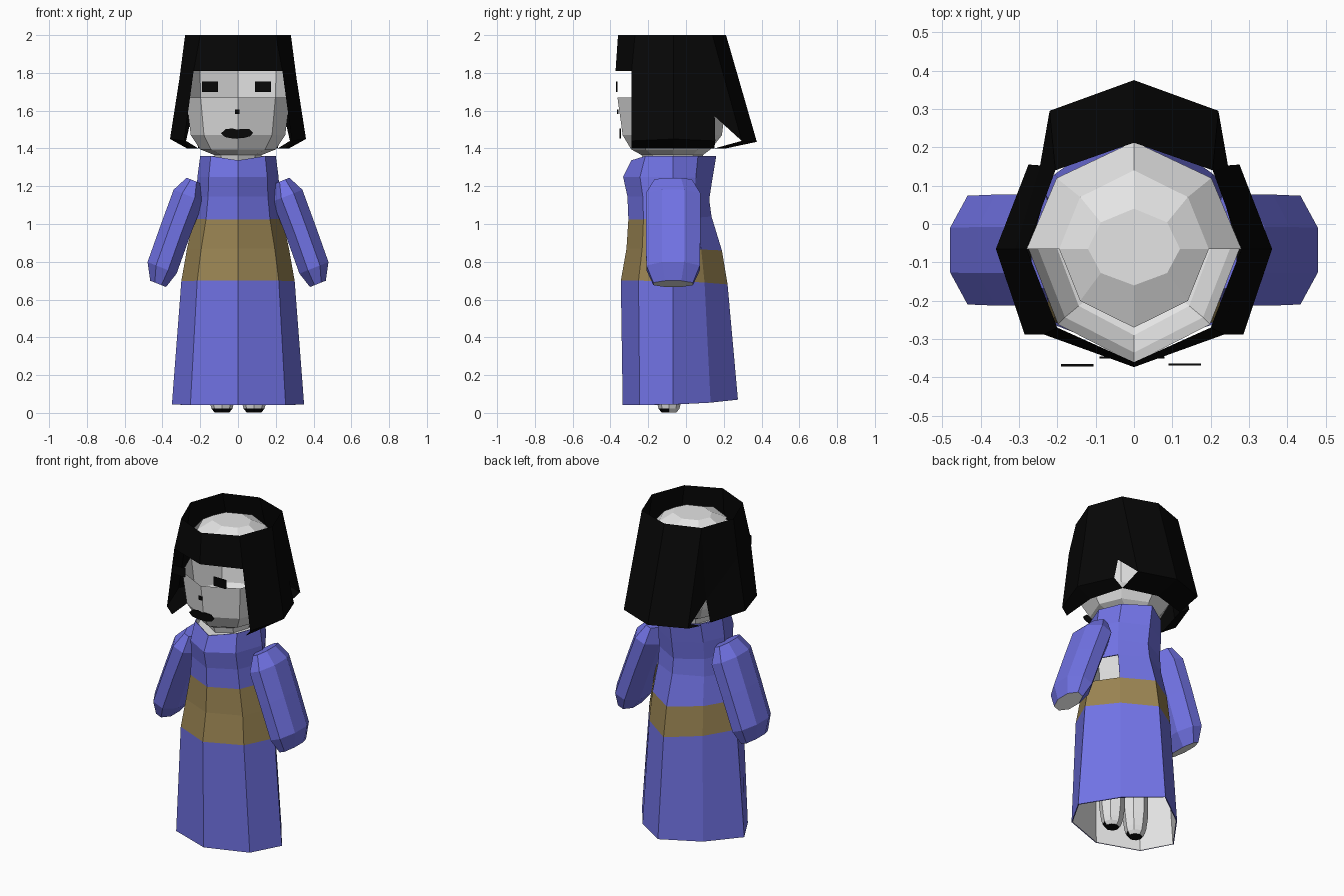
import bpy, bmesh, math

if "Cube" in bpy.data.objects:
    bpy.data.objects.remove(bpy.data.objects["Cube"])


def material(name, rgb):
    m = bpy.data.materials.new(name)
    m.diffuse_color = (*rgb, 1)
    m.use_nodes = True
    m.node_tree.nodes["Principled BSDF"].inputs["Base Color"].default_value = m.diffuse_color
    return m


BLUE = material("robe_blue", (0.165, 0.17, 0.78))
GOLD = material("sash_ochre", (0.32, 0.23, 0.085))
SKIN = material("pale_grey", (0.78, 0.78, 0.78))
BLACK = material("black", (0.002, 0.002, 0.002))


def make(name, verts, faces, mats, rule=None, lining=0, recalc=False):
    """Mesh object; rule(face) picks a material slot; lining adds a pale inner layer."""
    me = bpy.data.meshes.new(name)
    me.from_pydata(verts, [], faces)
    for m in mats:
        me.materials.append(m)
    bm = bmesh.new()
    bm.from_mesh(me)
    bm.faces.ensure_lookup_table()
    for f in bm.faces:
        f.material_index = rule(f.index) if rule else 0
    bmesh.ops.remove_doubles(bm, verts=bm.verts, dist=0.0005)
    if recalc:
        bmesh.ops.recalc_face_normals(bm, faces=bm.faces)
    bm.to_mesh(me)
    bm.free()
    ob = bpy.data.objects.new(name, me)
    bpy.context.collection.objects.link(ob)
    if lining:
        s = ob.modifiers.new("lining", 'SOLIDIFY')
        s.thickness = lining
        s.offset = -1
        s.material_offset = len(mats) - 1
    return ob


def octagon(zf, zb, w, yf, ys, yb, cx=0, bx=0.72, by=0.66):
    """Eight points from the front, counter-clockwise; height runs from zf to zb."""
    half = [(0, yf), (0.72 * w, ys + 0.66 * (yf - ys)), (w, ys),
            (bx * w, ys + by * (yb - ys)), (0, yb)]
    pts = half + [(-x, y) for x, y in half[3:0:-1]]
    return [(cx + x, y, zf + (zb - zf) * ((y - yf) / (yb - yf)) ** 3) for x, y in pts]


def loft(rings, skip=(), caps=False):
    n = len(rings[0])
    faces = [(r * n + i, r * n + (i + 1) % n, (r + 1) * n + (i + 1) % n, (r + 1) * n + i)
             for r in range(len(rings) - 1) for i in range(n) if (r, i) not in skip]
    if caps:
        last = (len(rings) - 1) * n
        faces += [tuple(reversed(range(n))), tuple(range(last, last + n))]
    return [p for r in rings for p in r], faces


# Robe: open shell with one slit at the back right, sash one row behind and two in front
S = -0.07
robe = [octagon(*r, bx=b, by=0.58) for b, r in [
    (0.59, (0.042, 0.07, 0.35, -0.335, S, 0.275)),
    (0.61, (0.70, 0.68, 0.30, -0.345, S, 0.22)),
    (0.64, (0.87, 0.86, 0.27, -0.315, S, 0.19)),
    (0.67, (1.025, 1.04, 0.235, -0.305, S, 0.135)),
    (0.70, (1.145, 1.13, 0.22, -0.31, S, 0.123)),
    (0.72, (1.25, 1.24, 0.215, -0.333, S, 0.14)),
    (0.72, (1.36, 1.36, 0.20, -0.29, S, 0.16))]]
robe[-1][0] = (0, -0.29, 1.337)          # collar dips at the throat
verts, faces = loft(robe, {(2, 2)})


def robe_colour(i):
    row, col = faces[i][0] // 8, faces[i][0] % 8
    return 1 if row == 1 or (row == 2 and col in (0, 1, 6, 7)) else 0


make("robe", verts, faces, [BLUE, GOLD, SKIN], robe_colour, lining=0.006)

# Pale shoulders closing the collar
make("shoulders", [(x * 0.95, S + (y - S) * 0.95, 1.33) for x, y, z in robe[-1]],
     [tuple(range(8))], [SKIN])

# Head and neck: the shell is open in front above the cheeks, behind the fringe
head = [octagon(z, z, w, yf, -0.065, yb) for z, w, yf, yb in [
    (1.32, 0.12, -0.22, 0.08), (1.365, 0.125, -0.235, 0.09), (1.395, 0.20, -0.29, 0.13),
    (1.47, 0.25, -0.335, 0.19), (1.67, 0.275, -0.363, 0.215), (1.82, 0.28, -0.345, 0.215),
    (1.92, 0.195, -0.27, 0.14), (1.965, 0.12, -0.16, 0.04)]]
opening = {(r, i) for r in (4, 5) for i in (0, 1, 6, 7)}
make("head", *loft(head, opening, caps=True), [SKIN], recalc=True)

# Hair: crown, fringe, side panels, split back panels and turned-in hem
P = {
    "t0": (0, -0.36, 2.0), "t1": (0.20, -0.27, 2.0), "t2": (0.28, -0.065, 2.0),
    "t3": (0.205, 0.14, 2.0), "t4": (0, 0.212, 2.0),
    "f0": (0, -0.373, 1.81), "f1": (0.235, -0.288, 1.81),
    "s1": (0.285, -0.288, 1.44), "s2": (0.36, -0.065, 1.45), "s3": (0.275, 0.155, 1.44),
    "m2": (0.31, -0.065, 1.77), "n3": (0.245, 0.152, 1.57),
    "b3": (0.22, 0.295, 1.44), "b4": (0, 0.375, 1.435),
    "i1": (0.25, -0.288, 1.40), "i2": (0.27, -0.06, 1.40),
    "i3": (0.21, 0.15, 1.40), "i4": (0, 0.21, 1.40)}
panels = [("f0", "f1", "t1", "t0"), ("f1", "m2", "t2", "t1"), ("s1", "s2", "m2", "f1"),
          ("m2", "n3", "t3", "t2"), ("s2", "s3", "n3", "m2"),
          ("n3", "b3", "t3"), ("b3", "b4", "t4", "t3"),
          ("i1", "i2", "s2", "s1"), ("i2", "i3", "s3", "s2"), ("i3", "i4", "b4", "b3")]
keys = list(P)
verts = [P[k] for k in keys] + [(-P[k][0], P[k][1], P[k][2]) for k in keys]
hair_faces = []
for p in panels:
    idx = [keys.index(k) for k in p]
    hair_faces += [tuple(idx), tuple(i + len(keys) for i in reversed(idx))]
make("hair", verts, hair_faces, [BLACK])


# Face details as thin plates
def plate(name, outline, y):
    rings = [[(x, yy, z) for x, z in outline] for yy in (y, y + 0.006)]
    make(name, *loft(rings, caps=True), [BLACK], recalc=True)


def box(x0, x1, z0, z1):
    return [(x0, z0), (x1, z0), (x1, z1), (x0, z1)]


plate("right_eye", box(0.09, 0.175, 1.70, 1.755), -0.369)
plate("left_eye", box(-0.19, -0.105, 1.70, 1.755), -0.371)
plate("nose", box(-0.017, 0.007, 1.583, 1.605), -0.364)
plate("mouth", [(-0.09, 1.48), (-0.068, 1.46), (-0.03, 1.453), (0.03, 1.455), (0.065, 1.465),
                (0.08, 1.483), (0.06, 1.502), (0.02, 1.504), (-0.005, 1.499),
                (-0.03, 1.506), (-0.065, 1.502)], -0.351)

# Sleeves with pale ends, and legs with dark toes
SECTION = [math.radians(22.5 + 45 * k) for k in range(8)]
ARM = [(0.235, 1.23, 0.04, 0.10), (0.262, 1.15, 0.085, 0.145), (0.33, 0.97, 0.083, 0.145),
       (0.402, 0.768, 0.083, 0.142), (0.423, 0.683, 0.045, 0.105)]
LEG = [(0.003, 0.04), (0.022, 0.055), (0.05, 0.063), (0.13, 0.074), (0.65, 0.074)]
for side, s in (("right", 1), ("left", -1)):
    rings = [[(s * (x + 0.93 * 1.08 * hx * math.cos(a)), -0.068 + 1.08 * hy * math.sin(a),
               z + 0.37 * 1.08 * hx * math.cos(a)) for a in SECTION]
             for x, z, hx, hy in ARM]
    v, f = loft(rings, caps=True)
    make(side + "_sleeve", v, f, [BLUE, SKIN], lambda i, n=len(f): int(i == n - 1), recalc=True)

    rings = [octagon(z, z, w, -0.09 - w, -0.09, -0.09 + w, s * 0.085) for z, w in LEG]
    v, f = loft(rings, caps=True)
    make(side + "_leg", v, f, [SKIN, BLACK],
         lambda i, n=len(f): int(i in (0, 1, 6, 7) or i == n - 2), recalc=True)
